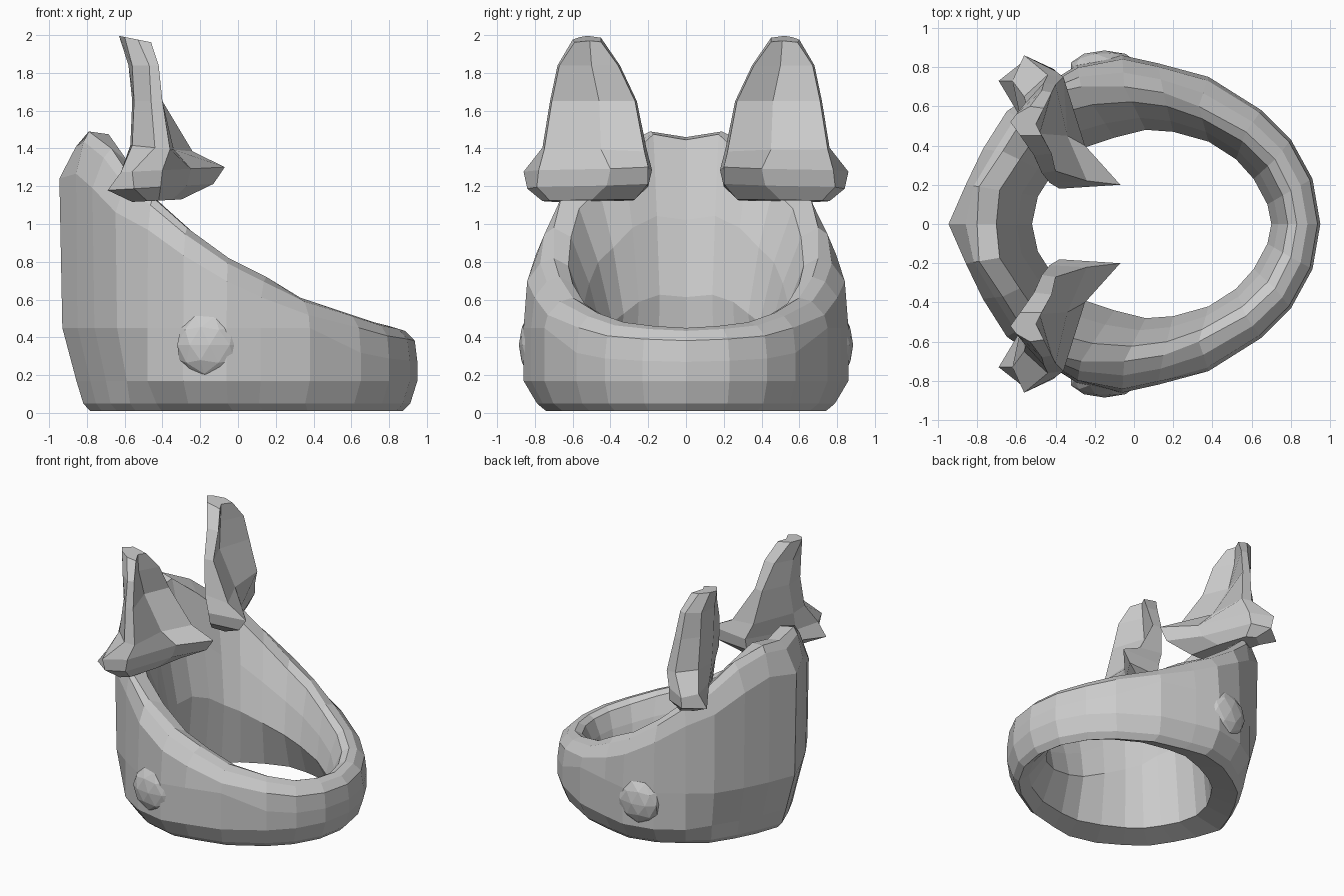
import bpy, bmesh
from mathutils import Vector

if "Cube" in bpy.data.objects:
    bpy.data.objects.remove(bpy.data.objects["Cube"])


def make_object(name, bm):
    bmesh.ops.recalc_face_normals(bm, faces=bm.faces[:])
    me = bpy.data.meshes.new(name)
    bm.to_mesh(me)
    bm.free()
    ob = bpy.data.objects.new(name, me)
    bpy.context.collection.objects.link(ob)
    return ob


def loft(name, rings, closed):
    # Skin a series of closed rings, either into a loop or with capped ends
    bm = bmesh.new()
    vs = [[bm.verts.new(p) for p in r] for r in rings]
    n = len(rings[0])
    for k in range(len(vs) if closed else len(vs) - 1):
        a, b = vs[k], vs[(k + 1) % len(vs)]
        for j in range(n):
            bm.faces.new((a[j], a[(j + 1) % n], b[(j + 1) % n], b[j]))
    if not closed:
        caps = [bm.faces.new(vs[0]), bm.faces.new(vs[-1])]
        bmesh.ops.triangulate(bm, faces=caps)
    return make_object(name, bm)


# Signet ring: outer xy, inner xy, crest xyz for stations from back to front
stations = [
    (-.93, 0, -.52, 0, -.80, 0, 1.46),
    (-.85, .20, -.49, .14, -.79, .19, 1.49),
    (-.76, .38, -.42, .25, -.67, .37, 1.40),
    (-.64, .57, -.35, .33, -.57, .53, 1.25),
    (-.48, .69, -.25, .39, -.45, .66, 1.14),
    (-.29, .81, -.10, .44, -.27, .70, .98),
    (-.06, .86, .06, .48, -.05, .70, .82),
    (.12, .82, .20, .47, .15, .67, .72),
    (.38, .75, .38, .42, .33, .60, .61),
    (.65, .58, .52, .33, .57, .47, .53),
    (.80, .43, .61, .23, .72, .33, .48),
    (.91, .23, .68, .10, .80, .17, .46),
    (.95, 0, .70, 0, .83, 0, .45),
]


def section(s):
    o, i, t, h = Vector(s[0:2]), Vector(s[2:4]), Vector(s[4:6]), s[6]
    back = s[0] < -.6
    lean = -.12 if back else .12
    low = .92 if back else 1.0
    f = (s[0] + .95) / 1.9                      # 0 at back, 1 at front
    pts = [
        (o.lerp(i, .3 - .1 * f) * .97, .01), (o * (.88 + .08 * f), .05),
        (o * low, .17), (o, .45 if h > .6 else h * .6),
        (o.lerp(t, lean), h * .85), (o.lerp(t, .55), h * .965), (t, h),
        (t.lerp(i, .35), h * (.99 if h > 1.45 else .95)),
        (t.lerp(i, .72), h * .7),
        (i, h * .42), (i.lerp(o, .12 + .35 * f), .05),
    ]
    return [Vector((p.x, p.y, z)) for p, z in pts]


def flip(ring):
    return [Vector((p.x, -p.y, p.z)) for p in ring]


half = [section(s) for s in stations]
loft("signet_ring", half + [flip(r) for r in half[-2:0:-1]], True)

# Upright horn: (height, tilt, xy outline) from base to apex
levels = [
    (1.12, .05, [(-.30, .27), (-.35, .50), (-.42, .72), (-.48, .76),
                 (-.56, .70), (-.52, .55), (-.42, .28)]),
    (1.19, .06, [(-.13, .20), (-.27, .42), (-.41, .79), (-.55, .84),
                 (-.69, .73), (-.57, .55), (-.38, .20)]),
    (1.28, .05, [(-.07, .20), (-.25, .40), (-.40, .78), (-.56, .86),
                 (-.62, .73), (-.57, .53), (-.38, .18)]),
    (1.41, -.10, [(-.24, .22), (-.34, .45), (-.36, .75), (-.44, .76),
                  (-.56, .65), (-.57, .50), (-.43, .21)]),
    (1.65, 0, [(-.40, .27), (-.48, .46), (-.40, .71), (-.46, .72),
               (-.55, .61), (-.56, .46), (-.47, .26)]),
    (1.84, 0, [(-.42, .36), (-.50, .50), (-.42, .67), (-.47, .68),
               (-.56, .61), (-.58, .48), (-.51, .35)]),
    (1.97, -.2, [(-.47, .45), (-.50, .51), (-.46, .59), (-.53, .60),
                 (-.60, .56), (-.63, .52), (-.58, .45)]),
]
horn = [[Vector((x, y, z + tilt * (x + .5))) for x, y in pts]
        for z, tilt, pts in levels]

for side, sy in (("left", 1), ("right", -1)):
    loft("horn_" + side, horn if sy > 0 else [flip(r) for r in horn], False)
    # Low rounded joint pad on the flank of the ring
    bm = bmesh.new()
    bmesh.ops.create_icosphere(bm, subdivisions=2, radius=1)
    for v in bm.verts:
        v.co = Vector((v.co.x * .18 - .15, sy * (v.co.y * .09 + .795), v.co.z * .18 + .36))
    make_object("joint_pad_" + side, bm)
